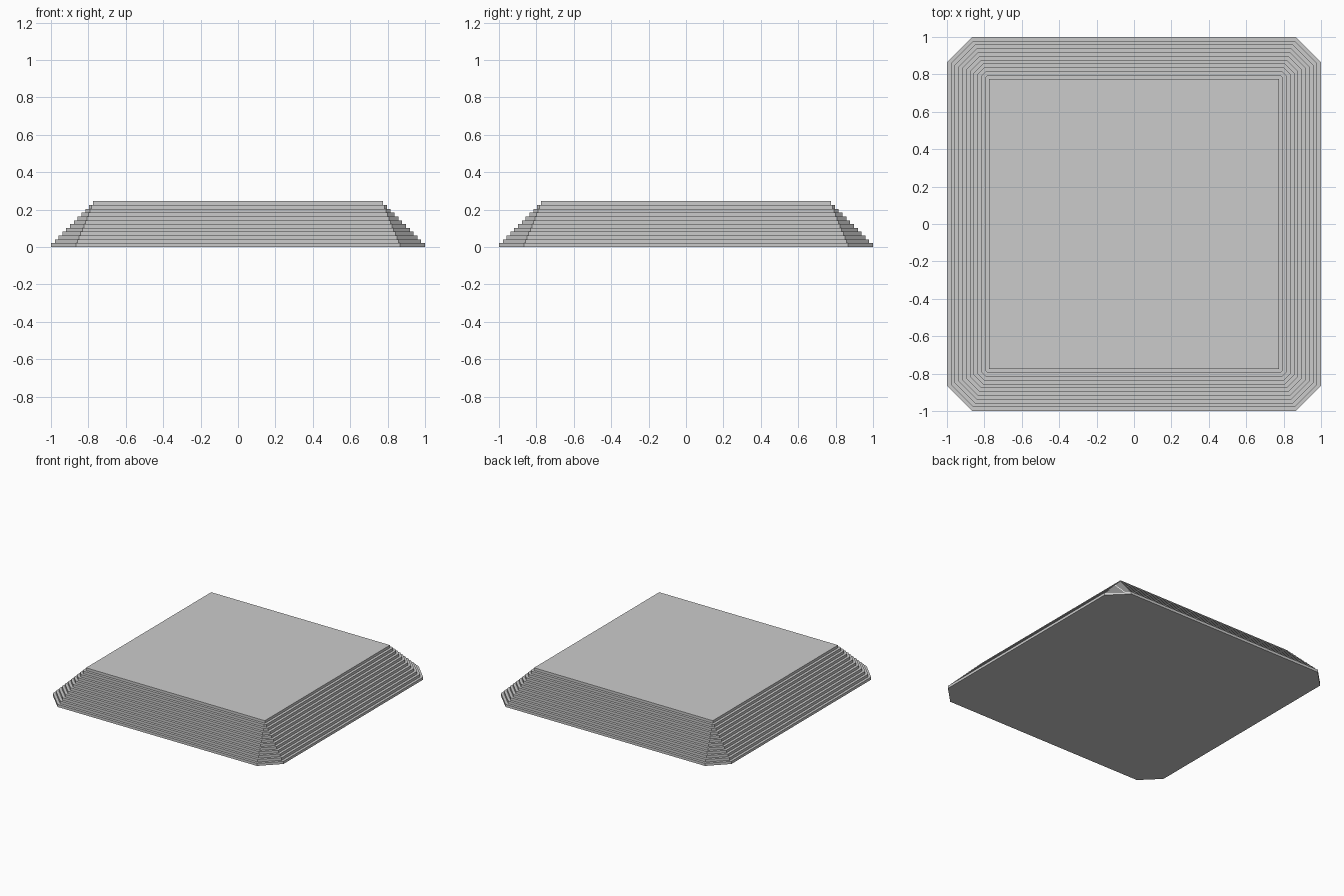
import bpy
import bmesh

if "Cube" in bpy.data.objects:
    bpy.data.objects.remove(bpy.data.objects["Cube"])

UNIT = 1 / 49          # one step: riser height and tread depth
LAYERS = 12


def outline(half, cut, z):
    """Square with its four corners cut off, counter-clockwise."""
    a, b = half, half - cut
    return [(x, y, z) for x, y in ((a, -b), (a, b), (b, a), (-b, a),
                                   (-a, b), (-a, -b), (-b, -a), (b, -a))]


# Stepped base: each layer is inset, and its corner cut shrinks to nothing at the top
bm = bmesh.new()
rings = []
for i in range(LAYERS):
    half = 1 - i * UNIT
    cut = 0.6 * (LAYERS - 1 - i) * UNIT + 1e-6
    for z in (i * UNIT, (i + 1) * UNIT):
        rings.append([bm.verts.new(p) for p in outline(half, cut, z)])

# Risers and treads
for low, high in zip(rings, rings[1:]):
    for k in range(8):
        n = (k + 1) % 8
        bm.faces.new((low[k], low[n], high[n], high[k]))

# Underside and flat top
bm.faces.new(rings[0][::-1])
bm.faces.new(rings[-1])
bmesh.ops.remove_doubles(bm, verts=bm.verts, dist=1e-4)
bmesh.ops.recalc_face_normals(bm, faces=bm.faces)

mesh = bpy.data.meshes.new("stepped_plinth")
bm.to_mesh(mesh)
bm.free()
plinth = bpy.data.objects.new("stepped_plinth", mesh)
bpy.context.collection.objects.link(plinth)
